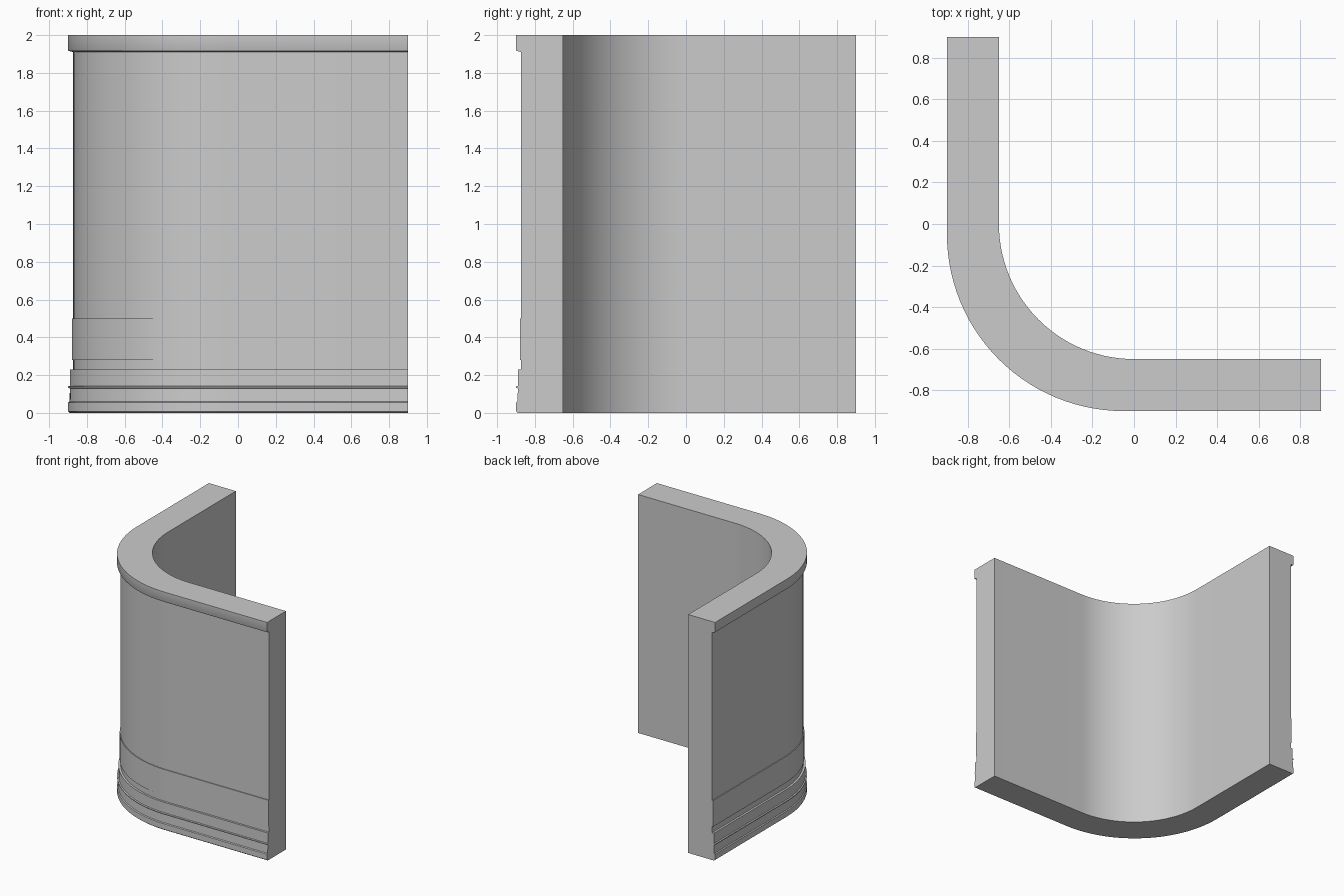
import bpy, bmesh, math

if "Cube" in bpy.data.objects:
    bpy.data.objects.remove(bpy.data.objects["Cube"])

HALF, INNER, SEGS = 0.9, 0.65, 28


def corner_path(dist, centre):
    """Plan line at the given distance from both axes, with a rounded corner."""
    r = dist + centre
    pts = [(-dist, HALF)]
    for i in range(SEGS + 1):
        a = math.pi + math.pi / 2 * i / SEGS
        pts.append((centre + r * math.cos(a), centre + r * math.sin(a))
                   if r <= 0 else
                   (-dist + r * (1 + math.cos(a)), -dist + r * (1 + math.sin(a))))
    pts.append((HALF, -dist))
    return pts


# outer moulding profile: (inset from face, height)
outer_profile = [
    (0.01, 0.0), (0.0, 0.008), (0.0, 0.055), (0.008, 0.06),   # plinth
    (0.01, 0.13), (0.0, 0.133), (0.0, 0.14),                  # thin lip
    (0.01, 0.143), (0.01, 0.23), (0.027, 0.23),               # skirting
    (0.027, 0.28), (0.02, 0.28), (0.02, 0.50),                # lower band
    (0.027, 0.50), (0.027, 1.91), (0.017, 1.913),             # main panel
    (0.003, 1.916), (0.0, 1.922), (0.0, 2.0),                 # top rim
]

bm = bmesh.new()
lines = []
for inset, z in outer_profile:
    lines.append([bm.verts.new((x, y, z))
                  for x, y in corner_path(HALF - inset, -0.05)])
for z in (2.0, 0.0):
    lines.append([bm.verts.new((x, y, z)) for x, y in corner_path(INNER, 0.0)])

# skin the swept profile
n = len(lines)
for i in range(n):
    a, b = lines[i], lines[(i + 1) % n]
    for j in range(len(a) - 1):
        bm.faces.new((a[j], a[j + 1], b[j + 1], b[j]))
# flat ends
bm.faces.new([ln[0] for ln in lines])
bm.faces.new([ln[-1] for ln in reversed(lines)])
bmesh.ops.recalc_face_normals(bm, faces=bm.faces[:])

mesh = bpy.data.meshes.new("curved_corner_wall")
bm.to_mesh(mesh)
bm.free()
wall = bpy.data.objects.new("curved_corner_wall", mesh)
bpy.context.collection.objects.link(wall)
bpy.context.view_layer.objects.active = wall
wall.select_set(True)
bpy.ops.object.shade_smooth_by_angle(angle=math.radians(30))
